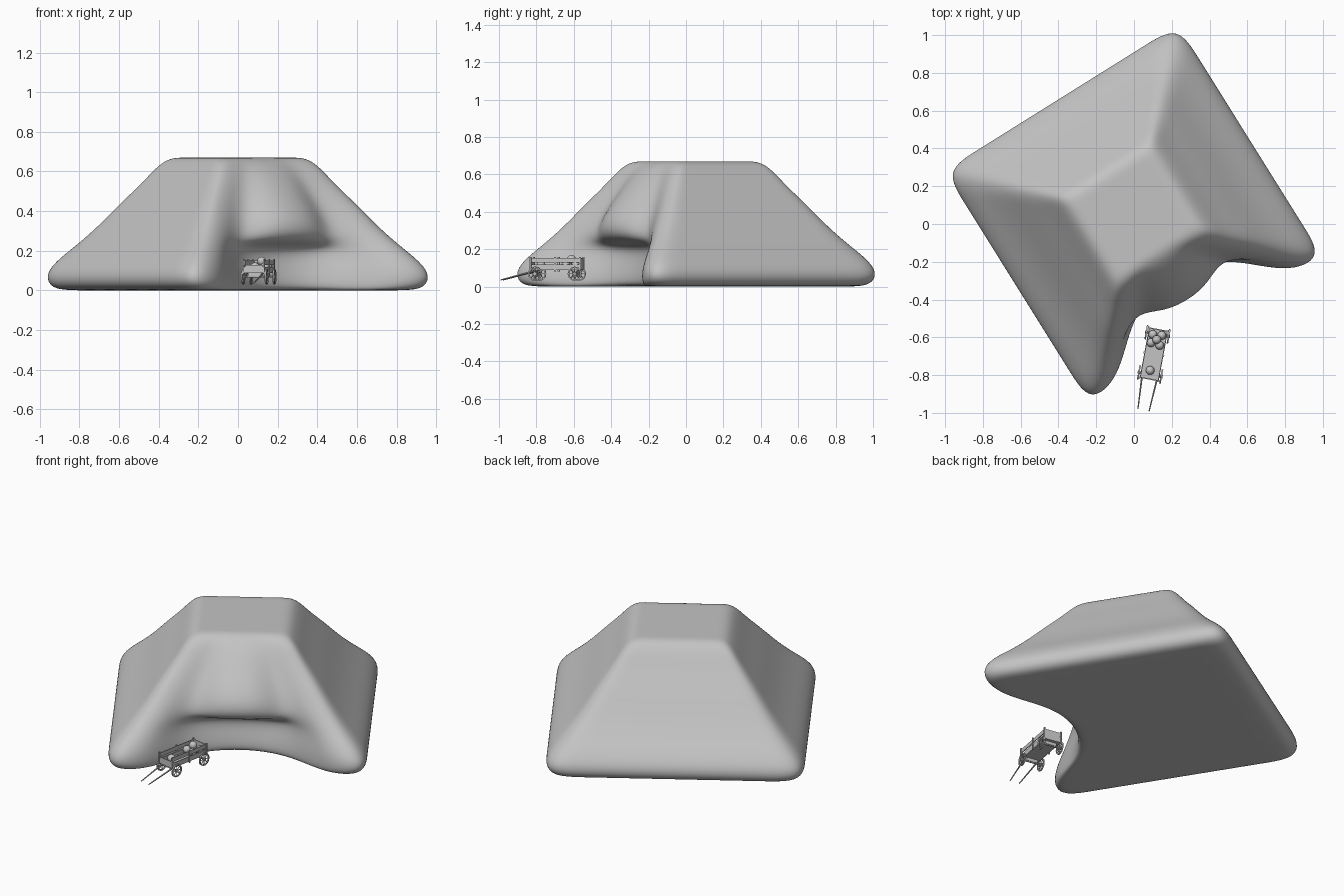
import bpy, bmesh, math
from mathutils import Vector, Matrix

if "Cube" in bpy.data.objects:
    bpy.data.objects.remove(bpy.data.objects["Cube"])

grey = bpy.data.materials.new("stone grey")
grey.diffuse_color = (0.55, 0.55, 0.55, 1)
grey.use_nodes = True
grey.node_tree.nodes["Principled BSDF"].inputs["Base Color"].default_value = grey.diffuse_color


def finish(bm, name, matrix=Matrix(), smooth=False):
    bmesh.ops.recalc_face_normals(bm, faces=bm.faces)
    me = bpy.data.meshes.new(name)
    bm.to_mesh(me)
    bm.free()
    me.materials.append(grey)
    for p in me.polygons:
        p.use_smooth = smooth
    ob = bpy.data.objects.new(name, me)
    ob.matrix_world = matrix
    bpy.context.collection.objects.link(ob)
    return ob


# Hill: square rings (half width, height); front columns (u, v, z) carve the cave and brow
rings = [
    (.60, 0, [(.45, -.58, 0), (.29, -.42, 0), (.11, -.32, 0)]),
    (.72, 0, [(.52, -.69, 0), (.34, -.50, 0), (.13, -.40, 0)]),
    (.745, .10, [(.53, -.70, .10), (.33, -.48, .10), (.13, -.38, .11)]),
    (.62, .225, [(.46, -.60, .21), (.30, -.42, .21), (.13, -.36, .23)]),
    (.53, .33, [(.39, -.52, .32), (.27, -.46, .25), (.13, -.53, .24)]),
    (.45, .44, [(.33, -.44, .43), (.23, -.43, .36), (.12, -.55, .36)]),
    (.36, .55, [(.26, -.36, .55), (.18, -.36, .51), (.08, -.42, .51)]),
    (.28, .67, None),
    (.20, .67, None),
    (.09, .67, None),
]
cols = [-1, -.72, -.45, -.18, .18, .45, .72]
bm = bmesh.new()
loops = []
for h, z, front in rings:
    pts = []
    for k in range(4):
        for i, t in enumerate(cols):
            p = Vector((t * h, -h, z))
            if k == 0 and i and front:
                u, v, w = front[i - 1] if i < 4 else front[6 - i]
                p = Vector((-u if i < 4 else u, v, w))
            pts.append(Matrix.Rotation(k * math.pi / 2, 3, 'Z') @ p)
    loops.append([bm.verts.new(p) for p in pts])
n = len(loops[0])
for a, b in zip(loops, loops[1:]):
    for i in range(n):
        j = (i + 1) % n
        bm.faces.new((a[i], a[j], b[j], b[i]))
bm.faces.new(loops[0][::-1])
bm.faces.new(loops[-1])
place = Matrix.Translation((0, .05, 0)) @ Matrix.Rotation(math.radians(32), 4, 'Z')
hill = finish(bm, "hill", place, True)
sub = hill.modifiers.new("smooth", 'SUBSURF')
sub.levels = sub.render_levels = 3

# Cart frame: shafts point along local -y
cart = Matrix.Translation((.105, -.69, 0)) @ Matrix.Rotation(math.radians(-10.5), 4, 'Z')


def add_box(bm, lo, hi):
    lo, hi = Vector(lo), Vector(hi)
    m = Matrix.Translation((lo + hi) / 2) @ Matrix.Diagonal((*(hi - lo), 1))
    bmesh.ops.create_cube(bm, size=1, matrix=m)


def add_rod(bm, a, b, r1, r2, sides=8):
    a, b = Vector(a), Vector(b)
    m = Matrix.Translation((a + b) / 2) @ (b - a).to_track_quat('Z', 'Y').to_matrix().to_4x4()
    bmesh.ops.create_cone(bm, cap_ends=True, segments=sides, radius1=r1, radius2=r2,
                          depth=(b - a).length, matrix=m)


# Bed with floor, tailgate and low front board
bm = bmesh.new()
add_box(bm, (-.046, -.135, .088), (.046, .135, .096))
add_box(bm, (-.046, .130, .088), (.046, .136, .150))
add_box(bm, (-.046, -.136, .088), (.046, -.130, .128))
finish(bm, "cart_bed", cart)

# Side planks and posts
bm = bmesh.new()
for s in (-1, 1):
    x0, x1 = sorted((s * .046, s * .051))
    add_box(bm, (x0, -.138, .088), (x1, .138, .118))
    add_box(bm, (x0, -.138, .128), (x1, .138, .152))
    for y in (-.135, 0, .135):
        p0, p1 = sorted((s * .050, s * .056))
        add_box(bm, (p0, y - .005, .082), (p1, y + .005, .158))
finish(bm, "cart_sides", cart)

# Shafts
bm = bmesh.new()
for s in (-1, 1):
    add_rod(bm, (s * .042, -.10, .088), (s * .030, -.30, .036), .005, .003)
finish(bm, "cart_shafts", cart)

# Axles and spoked wheels
bm = bmesh.new()
for y in (-.108, .108):
    add_rod(bm, (-.066, y, .069), (.066, y, .069), .005, .005)
    add_box(bm, (-.035, y - .008, .069), (.035, y + .008, .090))
finish(bm, "cart_axles", cart)

for y in (-.108, .108):
    for s in (-1, 1):
        bm = bmesh.new()
        c = Vector((s * .060, y, .069))
        seg = 20
        prof = [(-.004, .031), (.004, .031), (.004, .038), (-.004, .038)]
        rim = []
        for i in range(seg):
            a = math.tau * i / seg
            rim.append([bm.verts.new(c + Vector((dx, r * math.cos(a), r * math.sin(a))))
                        for dx, r in prof])
        for i in range(seg):
            a, b = rim[i], rim[(i + 1) % seg]
            for k in range(4):
                m = (k + 1) % 4
                bm.faces.new((a[k], a[m], b[m], b[k]))
        for i in range(8):
            a = math.tau * i / 8
            add_rod(bm, c, c + Vector((0, .033 * math.cos(a), .033 * math.sin(a))), .0025, .0025, 6)
        add_rod(bm, c - Vector((.007, 0, 0)), c + Vector((.007, 0, 0)), .009, .009, 10)
        finish(bm, "cart_wheel", cart)

# Round boulders carried in the cart
for x, y, z in [(.085, -.775, .118), (.100, -.585, .118), (.147, -.590, .118),
                (.090, -.628, .118), (.136, -.642, .118), (.120, -.612, .147)]:
    bm = bmesh.new()
    bmesh.ops.create_uvsphere(bm, u_segments=20, v_segments=12, radius=.023)
    finish(bm, "boulder", Matrix.Translation((x, y, z)), True)
